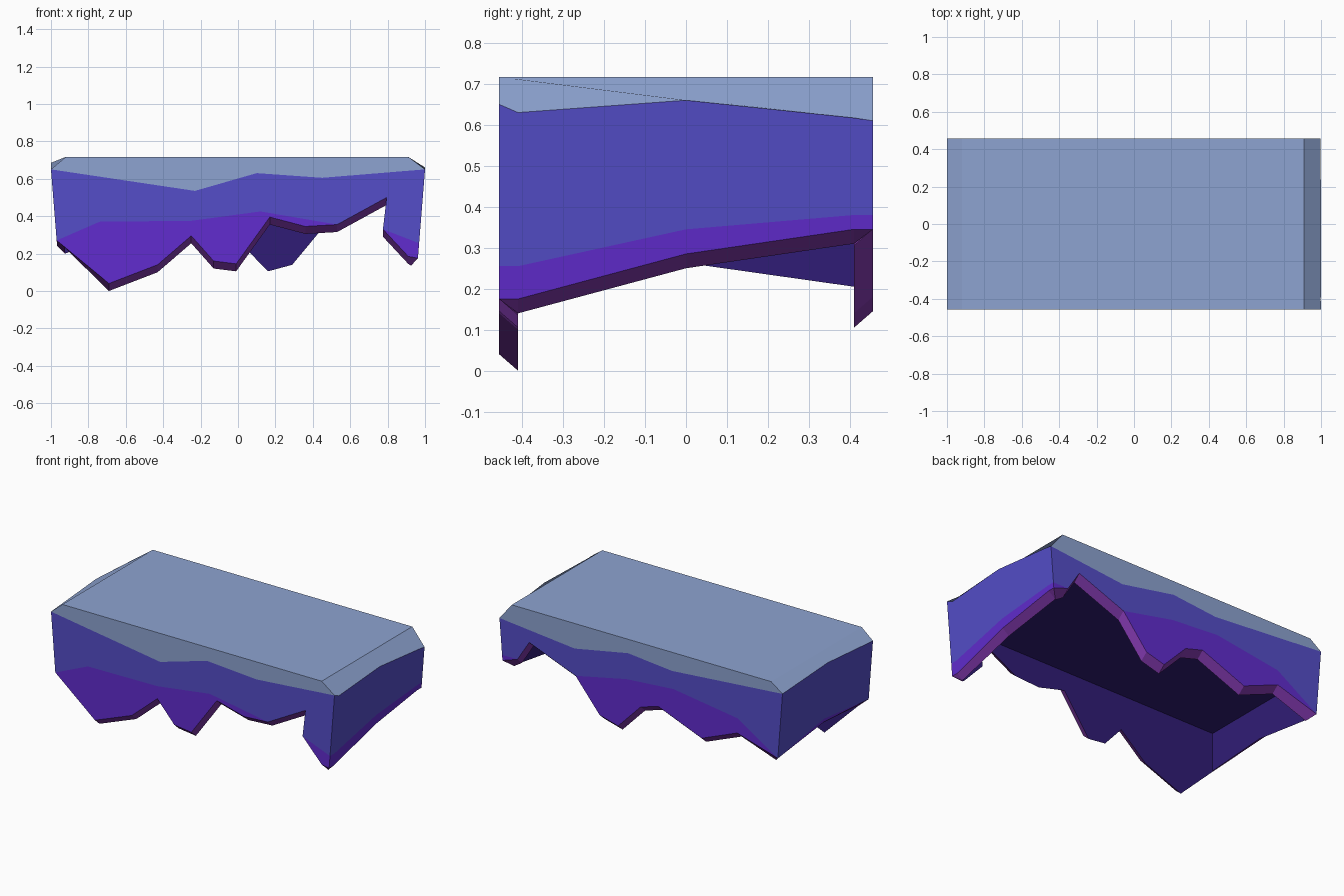
import bpy

if "Cube" in bpy.data.objects:
    bpy.data.objects.remove(bpy.data.objects["Cube"])

TOP, CEIL, Y, DROP = 0.717, 0.48, 0.456, 0.04
YI, XI = 0.41, 0.925
parts = {}


def add(part, pts, flip=False):
    verts, faces = parts.setdefault(part, ([], []))
    ids = list(range(len(verts), len(verts) + len(pts)))
    verts.extend(pts)
    faces.append(ids[::-1] if flip else ids)


def clamp(v, lim):
    return max(-lim, min(lim, v))


def end_x(z):
    return 1 - max(0, 0.65 - z) * 0.08


def wall(axis, side, cap, line, band, fringes, rim, drop, flip):
    """One side of the block, drawn as bands between outlines (u, z)."""
    def out(p):
        u, z = p
        if axis == 'y':
            if abs(u) > 0.95:
                u = end_x(z) * (1 if u > 0 else -1)
            return (u, side * Y, z)
        return (side * end_x(z), u, z)

    def inn(p, z):
        if axis == 'y':
            return (clamp(p[0], XI), side * YI, z)
        return (side * XI, clamp(p[0], YI), z)

    def between(part, upper, lower):
        add(part, [out(p) for p in upper] + [out(p) for p in reversed(lower)], flip)

    # cap edge, upper band, hanging fringe
    add("top_cap", cap + [out(p) for p in reversed(line)], flip)
    between("upper_band", line, band)
    for upper, lower in fringes:
        between("hanging_fringe", upper, lower)
    # slanted cut edge and the inside face behind it
    for a, b in zip(rim, rim[1:]):
        add("cut_edge", [out(a), out(b), inn(b, b[1] - drop), inn(a, a[1] - drop)], flip)
    add("hollow_inside", [inn(p, p[1] - drop) for p in rim]
        + [inn(rim[-1], CEIL), inn(rim[0], CEIL)], flip)


# top corners of the cap
FL, FR = (-0.92, -Y, TOP), (0.91, -Y, TOP)
BL, BR = (-0.92, Y, TOP), (0.91, Y, TOP)
add("top_cap", [FL, FR, BR, BL])
add("hollow_inside", [(-XI, -YI, CEIL), (XI, -YI, CEIL), (XI, YI, CEIL), (-XI, YI, CEIL)], True)

# front
rim = [(-0.97, 0.27), (-0.69, 0.04), (-0.43, 0.14), (-0.25, 0.295), (-0.13, 0.16),
       (-0.01, 0.145), (0.17, 0.395), (0.36, 0.345), (0.53, 0.355), (0.795, 0.50),
       (0.775, 0.33), (0.91, 0.185), (0.965, 0.175)]
f1 = [(-0.97, 0.27), (-0.74, 0.37), (-0.25, 0.375), (0.12, 0.425), (0.53, 0.355)]
f2 = [(0.775, 0.33), (0.965, 0.255)]
wall('y', -1, [FL, FR], [(-1, 0.65), (-0.23, 0.535), (0.1, 0.63), (0.45, 0.605), (1, 0.65)],
     f1 + [rim[9]] + f2, [(f1, rim[:9]), (f2, rim[10:])], rim, DROP, True)

# back
rim = [(-0.965, 0.24), (-0.68, 0.325), (-0.43, 0.225), (-0.125, 0.345), (0.0, 0.31),
       (0.16, 0.145), (0.29, 0.18), (0.46, 0.385), (0.787, 0.51), (0.87, 0.38), (0.965, 0.345)]
f1 = [(-0.965, 0.24), (-0.68, 0.42), (-0.23, 0.485), (0.1, 0.46), (0.46, 0.385)]
f2 = [(0.87, 0.38), (0.965, 0.38)]
wall('y', 1, [BL, BR], [(-1, 0.66), (-0.22, 0.598), (0.09, 0.628), (0.466, 0.557), (1, 0.61)],
     f1 + [rim[8]] + f2, [(f1, rim[:8]), (f2, rim[9:])], rim, DROP, False)

# right end
rim = [(-Y, 0.175), (-YI, 0.175), (0, 0.285), (YI, 0.345), (Y, 0.345)]
f1 = [(-Y, 0.255), (-YI, 0.255), (0, 0.345), (YI, 0.38), (Y, 0.38)]
wall('x', 1, [FR, BR], [(-Y, 0.65), (-YI, 0.63), (0, 0.66), (YI, 0.617), (Y, 0.61)],
     f1, [(f1, rim)], rim, 0.035, True)

# left end
rim = [(-Y, 0.27), (0, 0.298), (Y, 0.24)]
f1 = [(-Y, 0.27), (0, 0.32), (Y, 0.24)]
wall('x', -1, [FL, BL], [(-Y, 0.65), (0, 0.685), (Y, 0.66)],
     f1, [(f1, rim)], rim, 0.035, False)

# one flat-shaded object per coloured part
colors = {"top_cap": (0.27, 0.37, 0.64), "upper_band": (0.09, 0.075, 0.58),
          "hanging_fringe": (0.12, 0.025, 0.62), "cut_edge": (0.22, 0.04, 0.42),
          "hollow_inside": (0.03, 0.012, 0.18)}
for name, (verts, faces) in parts.items():
    mesh = bpy.data.meshes.new(name)
    mesh.from_pydata(verts, [], faces)
    mesh.update()
    mat = bpy.data.materials.new(name)
    mat.diffuse_color = (*colors[name], 1)
    mat.use_nodes = True
    mat.node_tree.nodes["Principled BSDF"].inputs["Base Color"].default_value = mat.diffuse_color
    mesh.materials.append(mat)
    bpy.context.collection.objects.link(bpy.data.objects.new(name, mesh))
